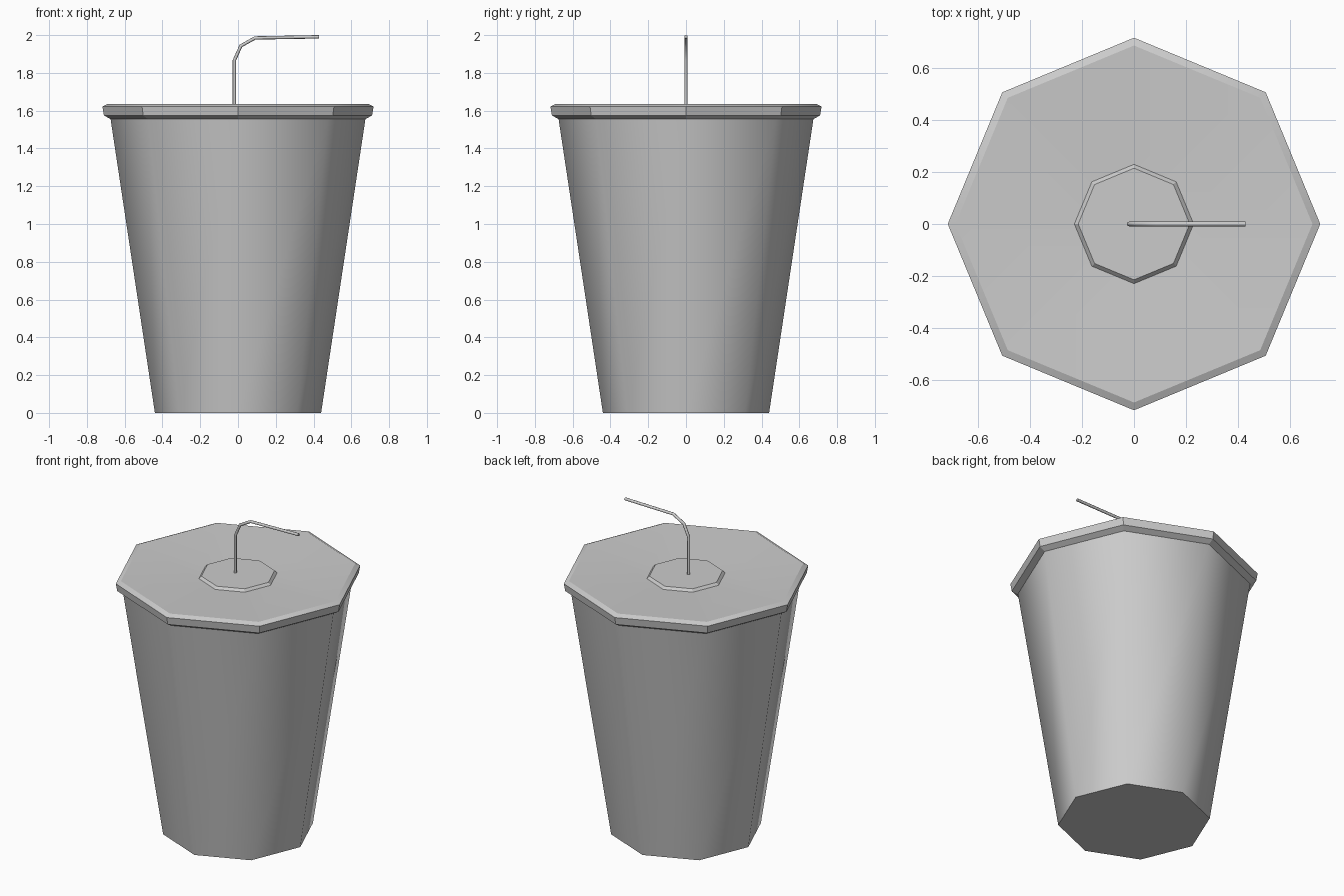
import bpy, bmesh
from math import sin, cos, tau, radians
from mathutils import Vector

if "Cube" in bpy.data.objects:
    bpy.data.objects.remove(bpy.data.objects["Cube"])

grey = bpy.data.materials.new("light_grey")
grey.use_nodes = True
colour = (0.6, 0.6, 0.6, 1)
grey.diffuse_color = colour
grey.node_tree.nodes["Principled BSDF"].inputs["Base Color"].default_value = colour


def skin_rings(name, rings, smooth_angle):
    """Join successive rings of points into a closed, capped object."""
    bm = bmesh.new()
    loops = [[bm.verts.new(p) for p in ring] for ring in rings]
    n = len(loops[0])
    for low, high in zip(loops, loops[1:]):
        for i in range(n):
            j = (i + 1) % n
            bm.faces.new((low[i], low[j], high[j], high[i]))
    bm.faces.new(loops[0][::-1])
    bm.faces.new(loops[-1])
    bmesh.ops.recalc_face_normals(bm, faces=bm.faces)
    mesh = bpy.data.meshes.new(name)
    bm.to_mesh(mesh)
    bm.free()
    mesh.materials.append(grey)
    obj = bpy.data.objects.new(name, mesh)
    bpy.context.collection.objects.link(obj)
    bpy.ops.object.select_all(action="DESELECT")
    obj.select_set(True)
    bpy.context.view_layer.objects.active = obj
    bpy.ops.object.shade_smooth_by_angle(angle=radians(smooth_angle))
    return obj


def octagons(profile):
    return [[(r * cos(tau * i / 8), r * sin(tau * i / 8), z) for i in range(8)]
            for r, z in profile]


def tube(path, radius, sides=8):
    """Rings along a path in the xz plane, mitred at each bend."""
    pts = [Vector((x, 0, z)) for x, z in path]
    rings = []
    for k, p in enumerate(pts):
        before = (p - pts[max(k - 1, 0)]).normalized()
        after = (pts[min(k + 1, len(pts) - 1)] - p).normalized()
        along = (before + after).normalized()
        side = Vector((0, 1, 0))
        across = side.cross(along)
        rings.append([p + radius * (cos(tau * i / sides) * across + sin(tau * i / sides) * side)
                      for i in range(sides)])
    return rings


# Tapered paper cup
skin_rings("cup", octagons([(0.44, 0), (0.676, 1.565)]), 50)

# Lid with a bevelled rim, dished top and raised centre disc
skin_rings("lid", octagons([(0.675, 1.555), (0.71, 1.575), (0.718, 1.622), (0.688, 1.636),
                            (0.23, 1.615), (0.215, 1.63)]), 20)

# Bent drinking straw
skin_rings("straw", tube([(-0.019, 1.58), (-0.019, 1.867), (0.015, 1.943),
                          (0.09, 1.985), (0.43, 1.991)], 0.009), 50)
